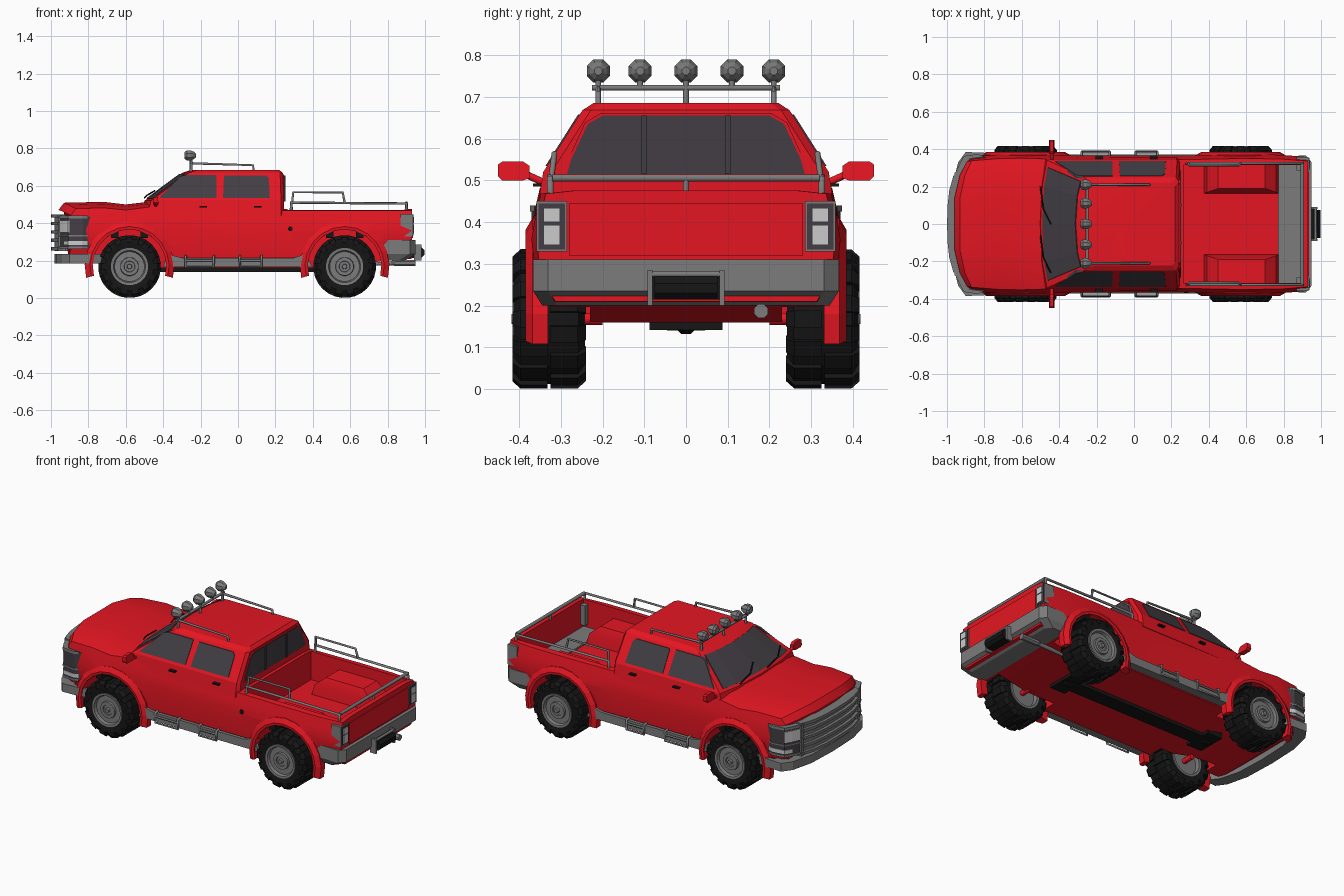
import bpy, bmesh
from math import sin, cos, pi, radians
from mathutils import Vector

if "Cube" in bpy.data.objects:
    bpy.data.objects.remove(bpy.data.objects["Cube"])


def material(name, rgb):
    m = bpy.data.materials.new(name)
    m.diffuse_color = (*rgb, 1)
    m.use_nodes = True
    m.node_tree.nodes["Principled BSDF"].inputs["Base Color"].default_value = m.diffuse_color
    return m


RED = material("red_paint", (0.78, 0.008, 0.016))
BLACK = material("black_rubber", (0.008, 0.008, 0.008))
GLASS = material("dark_glass", (0.055, 0.048, 0.058))
LENS = material("pale_lens", (0.7, 0.7, 0.7))
GREY = material("grey_metal", (0.2, 0.2, 0.2))


def build(name, shells, mat=GREY, closed=False, smooth=0):
    """Each shell is a list of equal rings of points, bridged and capped."""
    bm = bmesh.new()
    for rings in shells:
        vs = [[bm.verts.new(p) for p in r] for r in rings]
        n = len(vs[0])
        for a, b in zip(vs, vs[1:] + ([vs[0]] if closed else [])):
            for i in range(n):
                bm.faces.new((a[i], a[(i + 1) % n], b[(i + 1) % n], b[i]))
        if not closed:
            bm.faces.new(vs[0][::-1])
            bm.faces.new(vs[-1])
    bmesh.ops.recalc_face_normals(bm, faces=bm.faces)
    me = bpy.data.meshes.new(name)
    bm.to_mesh(me)
    bm.free()
    ob = bpy.data.objects.new(name, me)
    bpy.context.collection.objects.link(ob)
    me.materials.append(mat)
    if smooth:
        smooth_by(ob, smooth)
    return ob


def smooth_by(ob, deg):
    bpy.ops.object.select_all(action='DESELECT')
    ob.select_set(True)
    bpy.context.view_layer.objects.active = ob
    bpy.ops.object.shade_smooth_by_angle(angle=radians(deg))


def box(name, x0, x1, y0, y1, z0, z1, mat=GREY):
    return build(name, [[[(x, y0, z0), (x, y1, z0), (x, y1, z1), (x, y0, z1)] for x in (x0, x1)]], mat)


def lathe(name, profile, n, c, axis='y', sign=1, mat=GREY, closed=False):
    def pt(h, r, a):
        u, v = r * cos(a), r * sin(a)
        return Vector(c) + Vector((u, h * sign, v) if axis == 'y' else (h * sign, u, v))
    rings = [[pt(h, r, 2 * pi * (i + .5) / n) for i in range(n)] for h, r in profile]
    return build(name, [rings], mat, closed)


def tube(name, pts, r=.007, mat=GREY):
    cu = bpy.data.curves.new(name, 'CURVE')
    cu.dimensions = '3D'
    cu.bevel_depth, cu.bevel_resolution, cu.use_fill_caps = r, 1, True
    sp = cu.splines.new('POLY')
    sp.points.add(len(pts) - 1)
    for p, q in zip(sp.points, pts):
        p.co = (*q, 1)
    tmp = bpy.data.objects.new(name + "_path", cu)
    me = bpy.data.meshes.new_from_object(tmp)
    bpy.data.objects.remove(tmp)
    ob = bpy.data.objects.new(name, me)
    bpy.context.collection.objects.link(ob)
    me.materials.clear()
    me.materials.append(mat)


def boolean(ob, other, op='DIFFERENCE'):
    mod = ob.modifiers.new("cut", 'BOOLEAN')
    mod.operation, mod.object, mod.solver = op, other, 'EXACT'
    dg = bpy.context.evaluated_depsgraph_get()
    me = bpy.data.meshes.new_from_object(ob.evaluated_get(dg))
    ob.modifiers.clear()
    ob.data = me
    bpy.data.objects.remove(other)


def nose(y):
    return -.985 + .09 * (abs(y) / .36) ** 3


def strip(name, path, z0, z1, t=.03, mat=GREY):
    """Band along an xy path, t thick toward the middle of the truck."""
    rings = []
    for x, y in path:
        xi, yi = x - t * (1 if x > 0 else -1), y * (1 - t)
        rings.append([(x, y, z0), (x, y, z1), (xi, yi, z1), (xi, yi, z0)])
    return build(name, [rings], mat)


# lower body: stations of x, half width, bottom, top, crown, nose bow
STATIONS = [(-.965, .345, .22, .45, .02, 1), (-.935, .35, .2, .485, .024, .9), (-.72, .362, .2, .49, .024, 0),
            (-.60, .364, .19, .478, .022, 0), (-.47, .36, .16, .495, .02, 0), (-.25, .356, .16, .49, 0, 0),
            (.24, .356, .16, .476, 0, 0), (.57, .362, .16, .476, 0, 0), (.78, .36, .2, .476, 0, 0),
            (.93, .348, .21, .476, 0, 0)]
rings = []
for x, w, zb, zt, c, bow in STATIONS:
    half = [(w * .9, zb), (w, zb + .06), (w + .01, .36), (w, zt - .06), (w - .012, zt - .008),
            (w * .75, zt + c * .5), (w * .4, zt + c)]
    ring = half + [(-y, z) for y, z in half[::-1]]
    rings.append([(x + bow * .09 * (abs(y) / .36) ** 3, y, z) for y, z in ring])
body = build("body", [rings], RED)

# cargo bed, wheel humps, wheel arches
WHEELS = (("front", -.58), ("rear", .57))
boolean(body, box("bed_cutter", .265, .9, -.315, .315, .30, .8))
for s in (1, -1):
    hump = [[(x0, y * s, z) for x0, y, z in ((a, .32, z), (b, .32, z), (b, yi, z), (a, yi, z))]
            for a, b, yi, z in ((.37, .78, .16, .28), (.39, .76, .17, .36), (.45, .7, .19, .41))]
    boolean(body, build("hump", [hump], RED), 'UNION')
for s in (1, -1):
    for _, wx in WHEELS:
        boolean(body, lathe("arch_cutter", [(.23, .2), (.5, .2)], 14, (wx, 0, .17), sign=s))
smooth_by(body, 25)

# cab
rings = []
for z, xf, xb, w in ((.44, -.52, .245, .355), (.52, -.50, .245, .342), (.668, -.30, .24, .248), (.685, -.25, .22, .222)):
    half = [(xf, 0), (xf + .01, .6 * w), (xf + .035, w), (xb - .015, w), (xb, w - .02)]
    rings.append([(x, y, z) for x, y in half + [(x, -y) for x, y in half[:0:-1]]])
build("cab", [rings], RED, smooth=20)


def side_y(z):
    return .342 - (z - .52) * .635


# windshield and wipers
rings = []
for k, dx in ((-.9, .028), (-.6, .01), (0, 0), (.6, .01), (.9, .028)):
    front = [(-.5 + (z - .52) * 1.351 + dx, k * side_y(z), z) for z in (.53, .66)]
    rings.append([(x + d, y, z + d * -.7) for d, ps in ((-.004, front), (.01, front[::-1])) for x, y, z in ps])
build("windshield", [rings], GLASS)
for y in (-.2, .06):
    tube("wiper", [(-.5, y + .14, .535), (-.485, y + .02, .55), (-.445, y - .06, .573)], .004, BLACK)

# rear window with bars
half = [(.285, .515), (.275, .55), (.235, .635), (.2, .655)]
poly = half + [(-y, z) for y, z in half[::-1]]
build("rear_window_frame", [[[(x, y * 1.03, .585 + (z - .585) * 1.07) for y, z in poly] for x in (.23, .247)]], RED)
build("rear_window", [[[(x, y, z) for y, z in poly] for x in (.23, .25)]], GLASS)
for y in (-.1, .1):
    box("rear_window_bar", .24, .255, y - .006, y + .006, .515, .655, GLASS)

# parts on both sides
WINDOWS = {"front_side_window": [(-.42, .535), (-.31, .65), (-.28, .658), (-.115, .658), (-.115, .535)],
           "rear_side_window": [(-.08, .535), (-.075, .655), (.15, .655), (.165, .64), (.17, .535)]}
for s in (1, -1):
    for name, pts in WINDOWS.items():
        build(name, [[[(x, (side_y(z) + d) * s, z) for x, z in pts] for d in (-.012, .004)]], GLASS)
    # mirror
    head = [[(x, y * s, z) for x, z in ((-.455, a), (-.425, a), (-.43, b), (-.45, b))]
            for y, a, b in ((.375, .505, .535), (.39, .5, .545), (.44, .5, .545), (.45, .51, .538))]
    build("mirror", [head], RED)
    tube("mirror_arm", [(-.44, .33 * s, .49), (-.44, .385 * s, .515)], .01, RED)
    for x in (-.185, .105):
        box("door_handle", x - .02, x + .02, .345 * s, .366 * s, .485, .493, BLACK)
    # rocker panel and steps
    rocker = [(-.4, .165), (-.38, .235), (-.3, .215), (.3, .215), (.36, .235), (.4, .165)]
    build("rocker_panel", [[[(x, y * s, z) for x, z in rocker] for y in (.31, .372)]])
    for x0, x1 in ((-.28, -.13), (.01, .125)):
        tube("side_step", [(x0, .36 * s, .225), (x0, .385 * s, .22), (x0, .385 * s, .165), (x1, .385 * s, .165),
                           (x1, .385 * s, .22), (x1, .36 * s, .225)])
        tube("step_bar", [(x0, .382 * s, .2), (x1, .382 * s, .2)], .006)
    # roof rail
    tube("roof_rail", [(-.25, .21 * s, .72), (.08, .21 * s, .71), (.085, .21 * s, .675)])
    # bed rails
    tube("bed_rail", [(.285, .325 * s, .47), (.285, .325 * s, .51), (.9, .325 * s, .505), (.9, .325 * s, .47)], .009)
    tube("bed_hoop", [(.29, .322 * s, .51), (.295, .315 * s, .565), (.56, .315 * s, .565), (.57, .322 * s, .51)])
    # headlight wraps round the corner
    corner = [(nose(.27) - .004, .27 * s), (nose(.32) - .006, .32 * s), (-.905, .36 * s), (-.83, .37 * s)]
    strip("headlight_housing", corner, .27, .435, .04, GLASS)
    for z0, z1 in ((.425, .44), (.33, .338), (.262, .275)):
        strip("headlight_trim", [(x - .004, y * 1.01) for x, y in corner], z0, z1)
    lens = [(x - .004, y * 1.008) for x, y in corner[:3]]
    strip("headlight_lens", lens, .35, .415, .03, LENS)
    strip("low_lamp", [(x - .004, y * 1.008) for x, y in corner[1:]], .283, .305, .03, LENS)
    # tail light
    y0, y1 = sorted((.29 * s, .353 * s))
    box("tail_light_housing", .88, .937, y0, y1, .335, .445, GLASS)
    box("tail_light_rim", .87, .934, y0 - .005, y1 + .005, .33, .45)
    for z in (.345, .4):
        box("tail_light_lens", .93, .941, y0 + .012, y1 - .012, z, z + (.048 if z < .4 else .034), LENS)
    box("tow_bracket", .94, .98, .08 * s, .092 * s, .2, .285)

# wheels, flares, axles
for end, wx in WHEELS:
    for s in (1, -1):
        c = (wx, .328 * s, .168)
        lathe(end + "_tyre", [(-.08, .098), (-.085, .13), (-.07, .157), (.07, .157), (.085, .13), (.08, .098)],
              28, c, sign=s, mat=BLACK, closed=True)
        shells = []
        for i in range(14):
            for t in (1, -1):
                a = 2 * pi * (i + (.5 if t > 0 else 0)) / 14
                shells.append([[(wx + r * cos(a + d), c[1] + y * t, .168 + r * sin(a + d))
                                for r, d in ((r0, -.13), (r1, -.12), (r1, .12), (r0, .13))]
                               for y, r0, r1 in ((.004, .15, .168), (.068, .15, .168), (.088, .125, .15))])
        build(end + "_tyre_lugs", shells, BLACK)
        lathe(end + "_rim", [(-.06, .088), (-.06, .1), (-.086, .1), (-.086, .086), (-.03, .08), (-.03, .04), (.07, .04),
                             (.07, .08), (.086, .086), (.088, .1), (.06, .1)][1:], 24, c, sign=s)
        lathe(end + "_hub", [(.06, .052), (.082, .048), (.082, .03), (.076, .028), (.076, .014), (.09, .012)],
              16, c, sign=s)
        tube(end + "_axle", [(wx, .2 * s, .168), (wx, .31 * s, .168)], .016, RED)
        arc = [radians(-15 + 210 * i / 12) for i in range(13)]
        build(end + "_fender_flare", [[[(wx + r * cos(a), y * s, .17 + r * sin(a))
              for r, y in ((.197, .33), (.197, .382), (.212, .384), (.24, .368), (.24, .33))] for a in arc]], RED)
        for t in (-1, 1):
            box("arch_liner", wx + .06 * t, wx + .1 * t, .24 * s, .375 * s, .32, .368, BLACK)

# grille and front bumper
ys = [-.26, -.18, -.09, 0, .09, .18, .26]
strip("grille_back", [(nose(y) + .003, y) for y in ys], .25, .445, .04)
for z in (.255, .3, .345, .39, .43):
    strip("grille_bar", [(nose(y) - .014, y) for y in ys], z, z + .017)
for y in (-.265, .265):
    box("grille_side", nose(y) - .01, nose(y) + .03, y - .01, y + .01, .25, .447)
front = [(-.78, .38), (-.90, .385), (-.94, .33), (-.972, .2)]
strip("front_bumper", front + [(-.98, 0)] + [(x, -y) for x, y in front[::-1]], .185, .235, .07)

# rear bumper, tailgate, hitch, exhaust
rear = [(.77, .362), (.92, .366), (.95, .33)]
path = rear + [(x, -y) for x, y in rear[::-1]]
build("rear_bumper", [[[(x * (1 if x < .8 else k), y * k, z) for x, y in path]
                       for z, k in ((.2, .94), (.235, 1), (.31, 1))]])
box("tailgate_panel", .925, .935, -.28, .28, .32, .445, RED)
box("hitch_recess", .9, .965, -.08, .08, .215, .27, BLACK)
tube("bumper_bar", [(.97, -.09, .275), (.97, .09, .275)], .008)
lathe("tow_roller", [(-.075, .03), (.075, .03)], 8, (.97, 0, .242), mat=BLACK)
tube("exhaust_pipe", [(.6, .18, .18), (.85, .18, .185)], .012)
lathe("exhaust_tip", [(-.06, .012), (-.04, .018), (.07, .018)], 8, (.88, .18, .187), 'x')
tube("bed_cross_rail", [(.9, -.32, .506), (.9, .32, .506)], .01)
tube("bed_cross_post", [(.9, 0, .47), (.9, 0, .505)], .008)
lathe("fuel_cap", [(.34, .013), (.37, .013)], 10, (.28, 0, .37), sign=-1, mat=BLACK)

# chassis underneath
box("drive_shaft", -.5, .5, -.045, .045, .14, .17, BLACK)
for x in (-.5, .47):
    box("axle_mount", x - .05, x + .05, -.088, .088, .142, .18, BLACK)
    lathe("differential", [(-.05, .02), (-.02, .03), (.02, .03), (.05, .02)], 8, (x, 0, .16), 'x', mat=BLACK)

# roof light bar
tube("light_bar", [(-.25, -.225, .722), (-.25, .225, .722)], .008)
for y in (-.21, 0, .21):
    tube("light_bar_post", [(-.25, y, .675), (-.25, y, .722)], .008)
for y in (-.21, -.11, 0, .11, .21):
    tube("roof_lamp_stem", [(-.25, y, .72), (-.25, y, .745)], .008)
    lathe("roof_lamp", [(-.03, .02), (-.018, .03), (0, .03), (.018, .022), (.03, .01)], 8, (-.255, y, .762), 'x')
